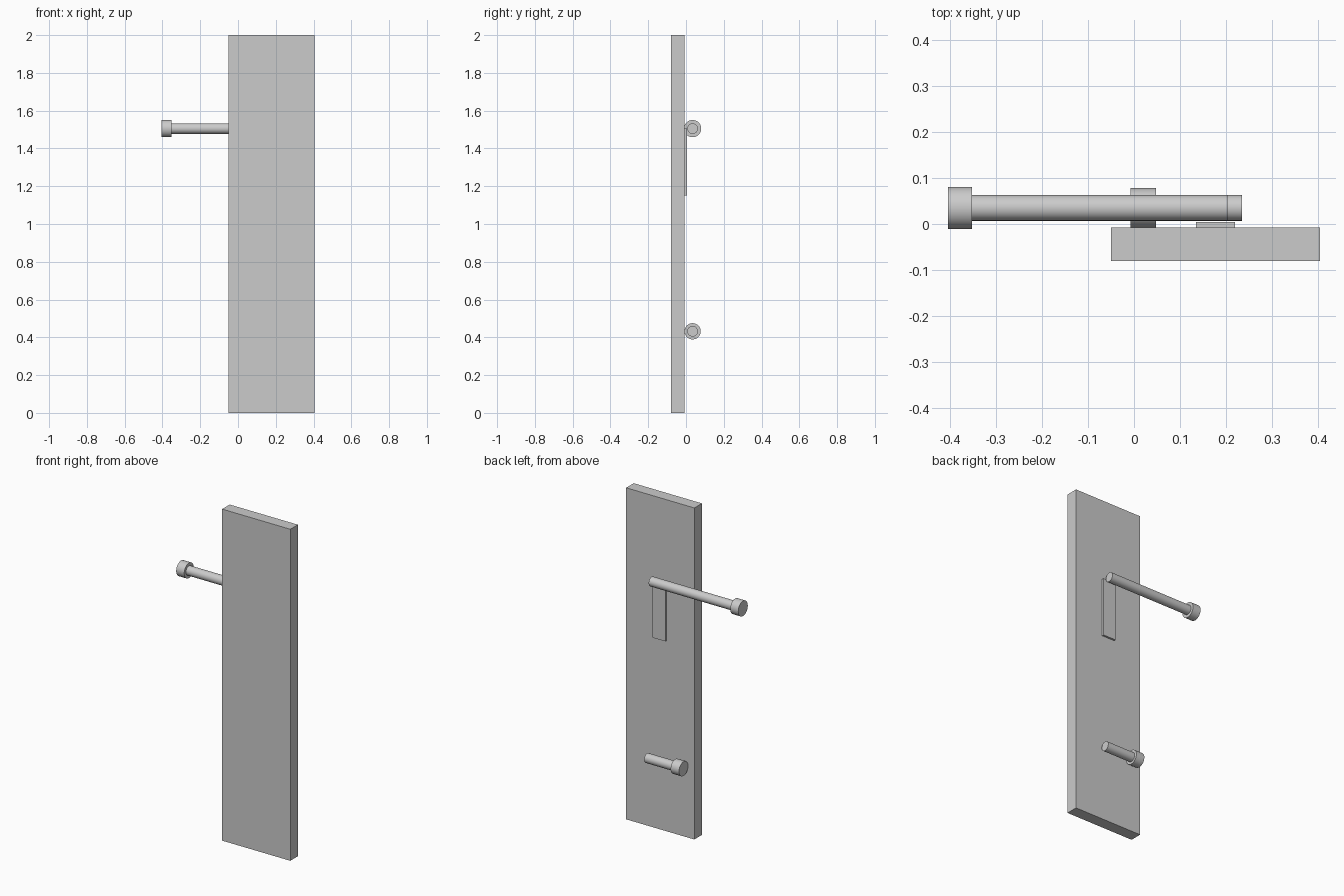
import bpy
import math

cube = bpy.data.objects.get("Cube")
if cube:
    bpy.data.objects.remove(cube, do_unlink=True)

# Single grey finish
grey = bpy.data.materials.new("light_grey")
grey.use_nodes = True
colour = (0.6, 0.6, 0.6, 1)
grey.diffuse_color = colour
grey.node_tree.nodes["Principled BSDF"].inputs["Base Color"].default_value = colour


def finish(name):
    obj = bpy.context.object
    obj.name = name
    obj.data.materials.append(grey)
    return obj


def box(name, low, high):
    centre = [(a + b) / 2 for a, b in zip(low, high)]
    bpy.ops.mesh.primitive_cube_add(size=1, location=centre)
    obj = finish(name)
    obj.scale = [b - a for a, b in zip(low, high)]
    bpy.ops.object.transform_apply(location=False, rotation=False, scale=True)


def bar(name, start, end, radius, z):
    """Round bar lying along x behind the panel."""
    bpy.ops.mesh.primitive_cylinder_add(
        vertices=48, radius=radius, depth=end - start,
        location=((start + end) / 2, 0.035, z), rotation=(0, math.pi / 2, 0))
    finish(name)
    bpy.ops.object.shade_smooth_by_angle(angle=math.radians(35))


# Door panel and the backing plate under the upper rod
box("panel", (-0.05, -0.08, 0), (0.405, -0.008, 2))
box("backing_plate", (0.135, -0.008, 1.15), (0.22, 0.004, 1.505))

# Long upper rod and short lower rod, each with an end knob
bar("upper_rod", -0.352, 0.205, 0.028, 1.505)
bar("upper_knob", -0.405, -0.352, 0.0455, 1.505)
bar("lower_rod", 0.048, 0.235, 0.028, 0.432)
bar("lower_knob", -0.008, 0.048, 0.043, 0.432)
